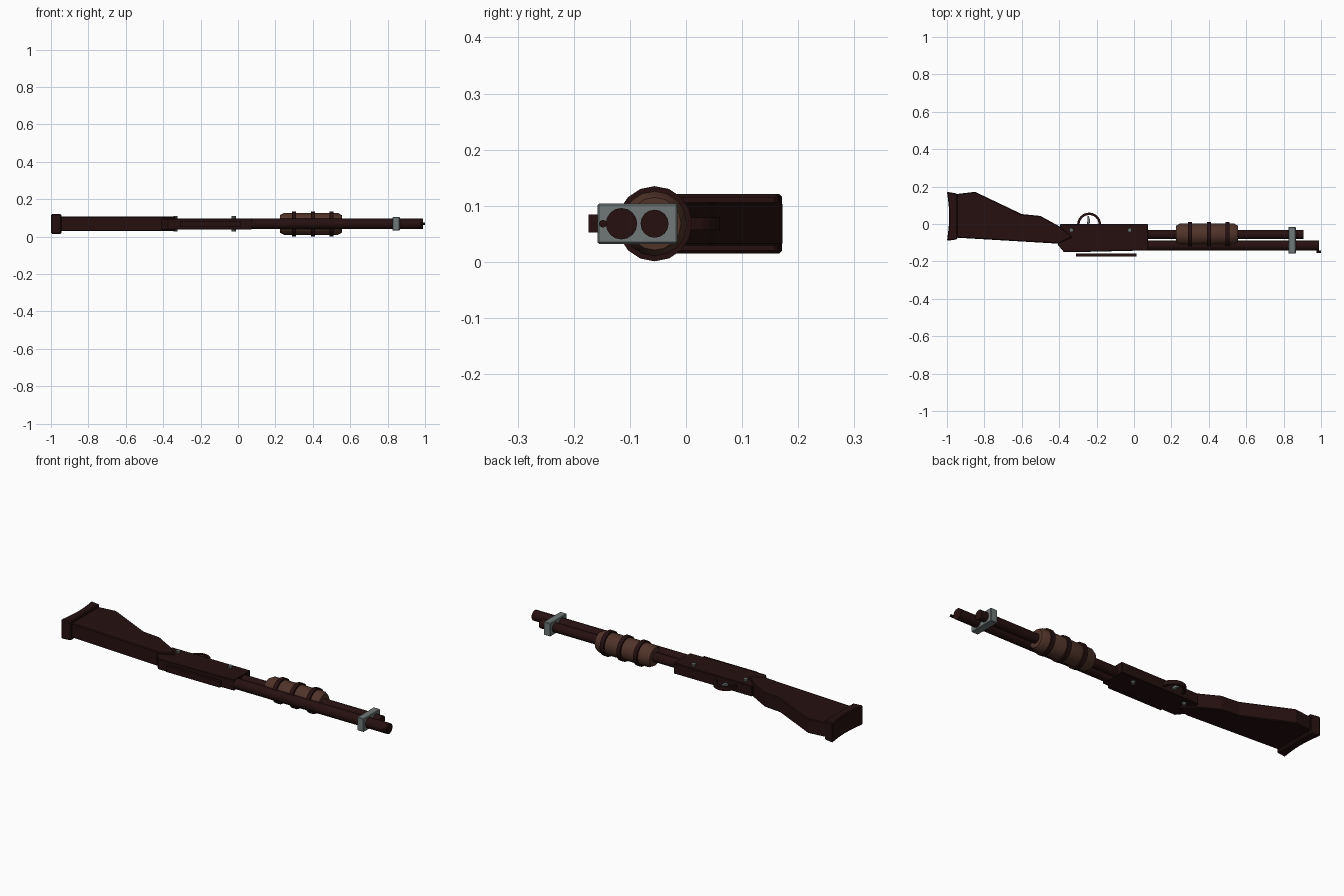
import bpy, bmesh, math

if "Cube" in bpy.data.objects:
    bpy.data.objects.remove(bpy.data.objects["Cube"])

ZC = 0.068  # the gun lies on its side: mid-plane height


def material(name, rgb):
    m = bpy.data.materials.new(name)
    m.diffuse_color = (*rgb, 1)
    m.use_nodes = True
    m.node_tree.nodes["Principled BSDF"].inputs["Base Color"].default_value = m.diffuse_color
    return m


DARK = material("dark_wood_and_metal", (0.019, 0.005, 0.005))
BROWN = material("brown_wood", (0.08, 0.034, 0.023))
STEEL = material("grey_steel", (0.16, 0.19, 0.185))


def finish(bm, name, mat, smooth=False):
    bmesh.ops.recalc_face_normals(bm, faces=bm.faces)
    me = bpy.data.meshes.new(name)
    bm.to_mesh(me)
    bm.free()
    ob = bpy.data.objects.new(name, me)
    bpy.context.collection.objects.link(ob)
    me.materials.append(mat)
    if smooth:
        bpy.ops.object.select_all(action='DESELECT')
        ob.select_set(True)
        bpy.context.view_layer.objects.active = ob
        bpy.ops.object.shade_smooth_by_angle(angle=math.radians(30))
    return ob


def plate(name, pts, half, mat, bevel=0.0):
    """Side outline in x/y, extruded symmetrically about the mid-plane."""
    bm = bmesh.new()
    f = bm.faces.new([bm.verts.new((x, y, ZC - half)) for x, y in pts])
    r = bmesh.ops.extrude_face_region(bm, geom=[f])
    top = [v for v in r["geom"] if isinstance(v, bmesh.types.BMVert)]
    bmesh.ops.translate(bm, verts=top, vec=(0, 0, 2 * half))
    ob = finish(bm, name, mat)
    if bevel:
        b = ob.modifiers.new("bevel", 'BEVEL')
        b.width = bevel
        b.segments = 1
        b.limit_method = 'ANGLE'
        b.angle_limit = math.radians(60)
    return ob


def box(name, x0, x1, y0, y1, half, mat, bevel=0.0):
    return plate(name, [(x0, y0), (x1, y0), (x1, y1), (x0, y1)], half, mat, bevel)


def turned(name, profile, y, mat, n=16, z=ZC):
    """Capped lathe along x from (x, radius) pairs."""
    bm = bmesh.new()
    rings = []
    for x, r in profile:
        rings.append([bm.verts.new((x, y + r * math.cos(2 * math.pi * i / n),
                                    z + r * math.sin(2 * math.pi * i / n)))
                      for i in range(n)])
    for a, b in zip(rings, rings[1:]):
        for i in range(n):
            j = (i + 1) % n
            bm.faces.new((a[i], a[j], b[j], b[i]))
    bm.faces.new(rings[0])
    bm.faces.new(rings[-1])
    return finish(bm, name, mat, True)


# Shoulder stock
plate("stock", [(-0.95, 0.16), (-0.85, 0.172), (-0.60, 0.053), (-0.50, 0.043),
                (-0.395, -0.015), (-0.33, -0.07), (-0.405, -0.105),
                (-0.95, -0.073)], 0.039, DARK, 0.004)

# Butt pad with a shallow hollow in its rear face
hollow = [(-1.0 + 0.012 * math.sin(math.pi * t / 8), -0.09 + 0.262 * t / 8)
          for t in range(9)]
plate("butt_pad", hollow + [(-0.945, 0.163), (-0.945, -0.082)], 0.053, DARK, 0.005)

# Receiver
plate("receiver", [(-0.395, 0.0), (0.075, 0.0), (0.075, -0.141), (-0.30, -0.15),
                   (-0.375, -0.15), (-0.408, -0.11)], 0.029, DARK, 0.003)
box("top_rail", -0.31, 0.013, -0.174, -0.158, 0.016, DARK)

# Barrel, magazine tube and bead sight
turned("barrel", [(0.05, 0.028), (0.988, 0.028)], -0.115, DARK)
turned("magazine_tube", [(0.05, 0.025), (0.905, 0.025)], -0.056, DARK)
turned("bead_sight", [(0.975, 0.007), (1.0, 0.007)], -0.148, DARK, 8)

# Sliding fore-end with grip rings
turned("fore_end", [(0.225, 0.047), (0.245, 0.058), (0.535, 0.058), (0.555, 0.047)],
       -0.056, BROWN)
for i, x in enumerate((0.30, 0.40, 0.50)):
    turned(f"grip_ring_{i + 1}", [(x - 0.011, 0.067), (x + 0.011, 0.067)], -0.056, DARK)

# Barrel clamp
box("barrel_clamp", 0.825, 0.865, -0.158, -0.015, 0.036, STEEL, 0.003)

# Trigger guard: half-round band
N = 12
arc = [(math.cos(math.pi * i / N), math.sin(math.pi * i / N)) for i in range(N + 1)]
band = [(-0.24 + 0.064 * c, -0.003 + 0.064 * s) for c, s in arc]
band += [(-0.24 + 0.051 * c, -0.003 + 0.051 * s) for c, s in reversed(arc)]
plate("trigger_guard", band, 0.011, DARK)

# Trigger
plate("trigger", [(-0.255, -0.01), (-0.238, -0.01), (-0.235, 0.02), (-0.241, 0.042),
                  (-0.25, 0.042), (-0.248, 0.02)], 0.007, STEEL)

# Cross pins through the receiver
for i, x in enumerate((-0.335, -0.023)):
    pts = [(x + 0.011 * math.cos(math.tau * k / 10),
            -0.033 + 0.011 * math.sin(math.tau * k / 10)) for k in range(10)]
    plate(f"receiver_pin_{i + 1}", pts, 0.041, STEEL)
